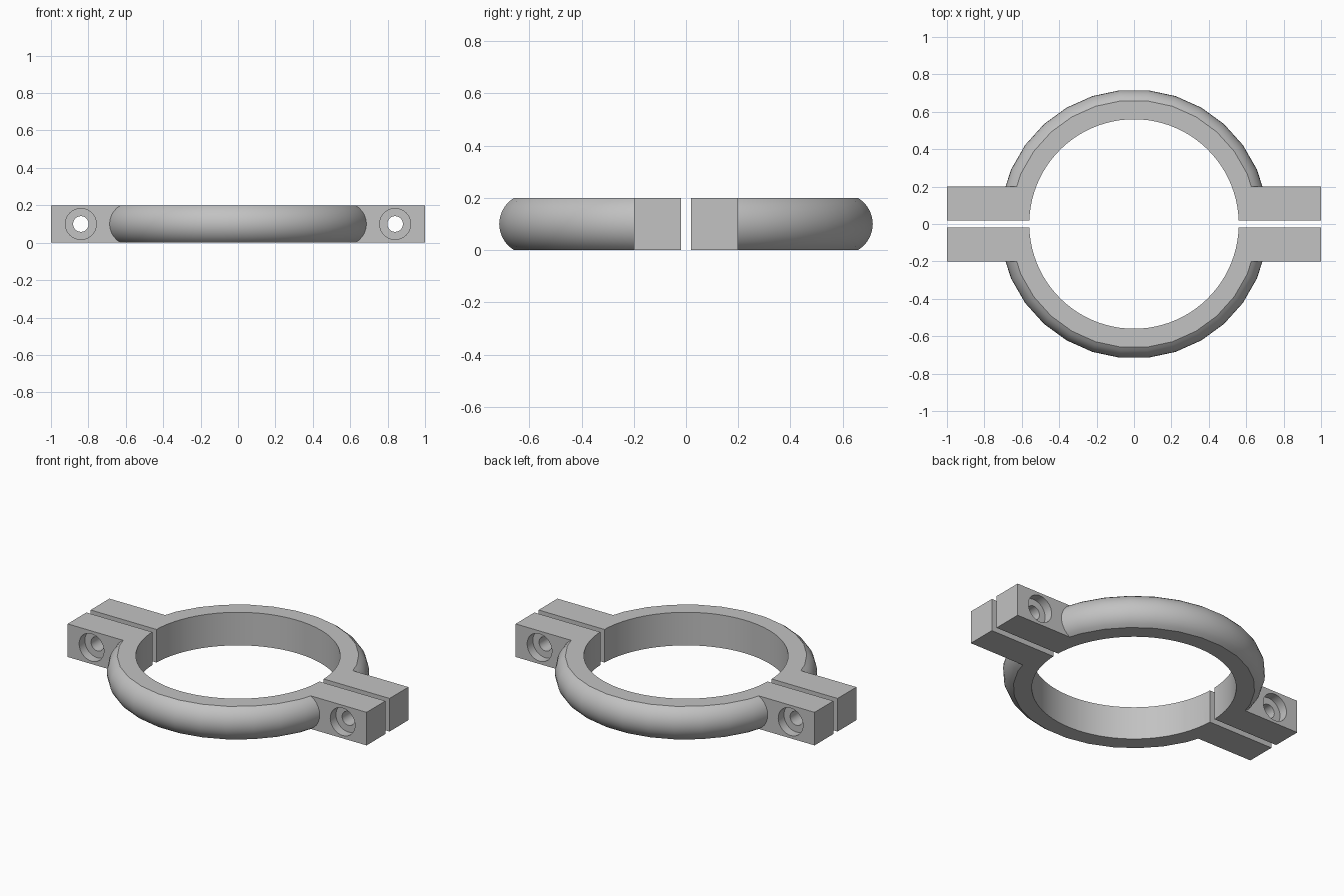
import bpy, bmesh, math
from mathutils import Matrix, Vector

cube = bpy.data.objects.get("Cube")
if cube:
    bpy.data.objects.remove(cube, do_unlink=True)

HEIGHT, GAP, LUG_Y = 0.2, 0.02, 0.2
BORE_R, RIM_R, BULGE_R = 0.56, 0.662, 0.719
BOLT_X, BOLT_R, HEAD_R, HEAD_DEPTH = 0.84, 0.042, 0.083, 0.055

metal = bpy.data.materials.new("light grey metal")
metal.use_nodes = True
metal.diffuse_color = (0.54, 0.54, 0.54, 1)
metal.node_tree.nodes["Principled BSDF"].inputs["Base Color"].default_value = metal.diffuse_color


def finish(name, bm):
    bmesh.ops.recalc_face_normals(bm, faces=bm.faces)
    mesh = bpy.data.meshes.new(name)
    bm.to_mesh(mesh)
    bm.free()
    mesh.materials.append(metal)
    obj = bpy.data.objects.new(name, mesh)
    bpy.context.collection.objects.link(obj)
    return obj


def box(name, low, high):
    low, high = Vector(low), Vector(high)
    bm = bmesh.new()
    place = Matrix.Translation((low + high) / 2) @ Matrix.Diagonal((*(high - low), 1))
    bmesh.ops.create_cube(bm, size=1, matrix=place)
    return finish(name, bm)


def cylinder(name, radius, depth, place, sides):
    bm = bmesh.new()
    bmesh.ops.create_cone(bm, cap_ends=True, segments=sides, radius1=radius,
                          radius2=radius, depth=depth, matrix=place)
    return finish(name, bm)


def bulged_disc(name, sides=30, steps=10):
    """Stack of rings whose rim follows a circular arc."""
    half, sag = HEIGHT / 2, BULGE_R - RIM_R
    arc_r = (half ** 2 + sag ** 2) / (2 * sag)
    sweep = math.asin(half / arc_r)
    bm = bmesh.new()
    rings = []
    for i in range(steps + 1):
        a = sweep * (2 * i / steps - 1)
        r = BULGE_R - arc_r + arc_r * math.cos(a)
        z = half + arc_r * math.sin(a)
        rings.append([bm.verts.new((r * math.cos(t), r * math.sin(t), z))
                      for t in (math.tau * k / sides for k in range(sides))])
    for a, b in zip(rings, rings[1:]):
        for k in range(sides):
            n = (k + 1) % sides
            bm.faces.new((a[k], a[n], b[n], b[k]))
    bm.faces.new(rings[0])
    bm.faces.new(rings[-1])
    return finish(name, bm)


def combine(target, other, operation):
    mod = target.modifiers.new(operation.lower(), "BOOLEAN")
    mod.operation, mod.solver, mod.object = operation, "EXACT", other
    bpy.context.view_layer.objects.active = target
    bpy.ops.object.modifier_apply(modifier=mod.name)
    bpy.data.objects.remove(other, do_unlink=True)


# Back half: bulged ring joined to a straight bar of lugs
half = bulged_disc("back_clamp_half")
combine(half, box("split", (-2, -2, -1), (2, GAP, 1)), "DIFFERENCE")
combine(half, box("lugs", (-1, GAP, 0), (1, LUG_Y, HEIGHT)), "UNION")
combine(half, cylinder("bore", BORE_R, 1, Matrix.Translation((0, 0, HEIGHT / 2)), 90), "DIFFERENCE")

# Counterbored bolt holes through both lugs
turn = Matrix.Rotation(math.pi / 2, 4, "X")
for side in (-1, 1):
    hole = Matrix.Translation((side * BOLT_X, 0.1, HEIGHT / 2)) @ turn
    combine(half, cylinder("bolt_hole", BOLT_R, 1, hole, 32), "DIFFERENCE")
    seat = Matrix.Translation((side * BOLT_X, LUG_Y, HEIGHT / 2)) @ turn
    combine(half, cylinder("bolt_seat", HEAD_R, 2 * HEAD_DEPTH, seat, 32), "DIFFERENCE")

# Front half is the back half turned round
front = half.copy()
front.data = half.data.copy()
front.name = "front_clamp_half"
front.data.transform(Matrix.Rotation(math.pi, 4, "Z"))
bpy.context.collection.objects.link(front)

for obj in (half, front):
    bpy.ops.object.select_all(action="DESELECT")
    obj.select_set(True)
    bpy.context.view_layer.objects.active = obj
    bpy.ops.object.shade_smooth_by_angle(angle=math.radians(30))
